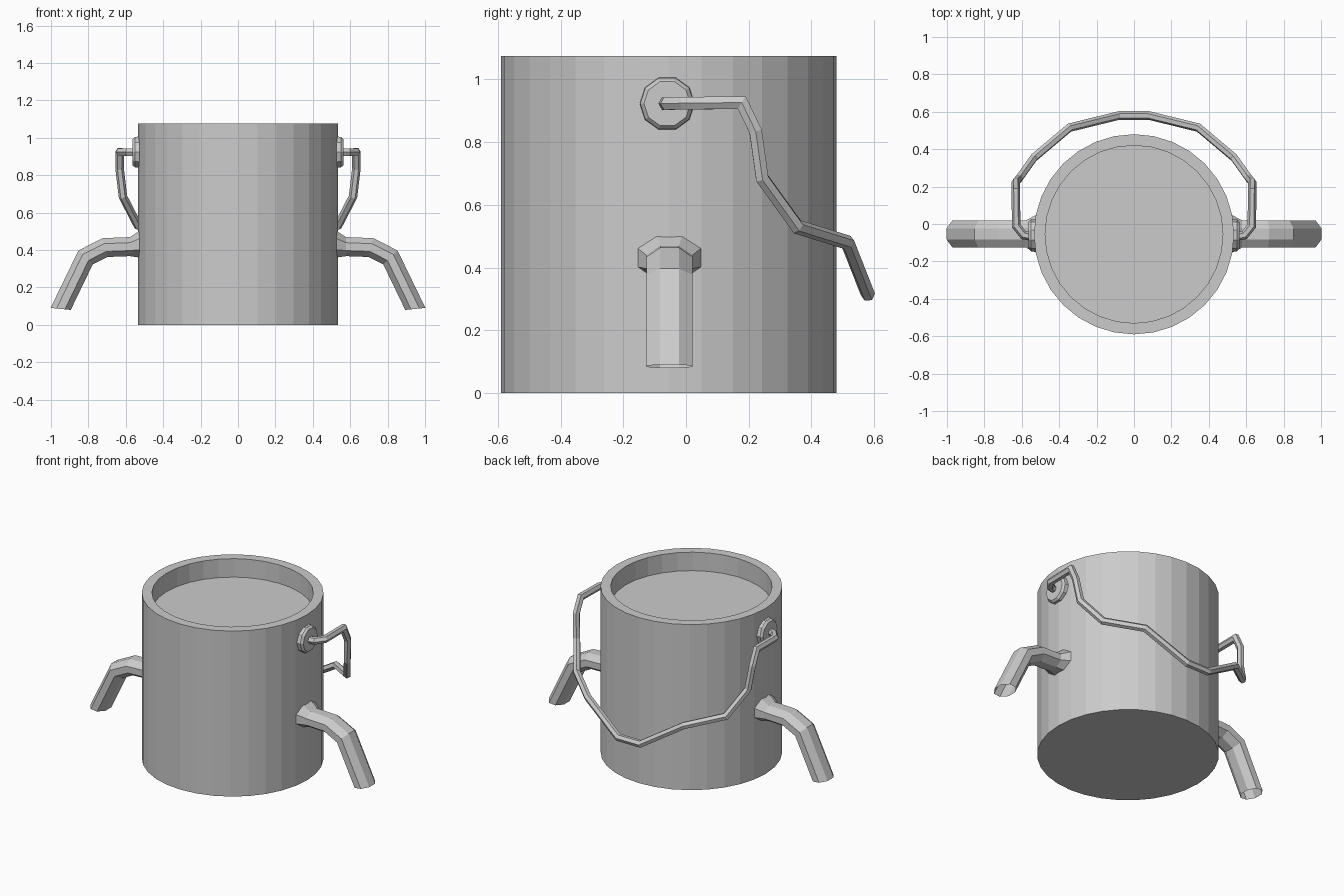
import bpy, bmesh, math
from mathutils import Vector

if "Cube" in bpy.data.objects:
    bpy.data.objects.remove(bpy.data.objects["Cube"])

CY = -0.055  # y of the bucket axis


def ring(center, u, v, ru, rv, n, offset=0.0):
    """Polygon of n points around a centre, spanned by axes u and v."""
    pts = []
    for i in range(n):
        a = 2 * math.pi * (i + offset) / n
        pts.append(Vector(center) + Vector(u) * ru * math.cos(a) + Vector(v) * rv * math.sin(a))
    return pts


def sweep(first, path, end_normal=None):
    """Slide a ring along a path with mitred corners; returns all rings."""
    path = [Vector(p) for p in path]
    rings = [first]
    for i in range(1, len(path)):
        d = (path[i] - path[i - 1]).normalized()
        if i < len(path) - 1:
            n = d + (path[i + 1] - path[i]).normalized()
        else:
            n = Vector(end_normal) if end_normal else d
        rings.append([p + d * ((path[i] - p).dot(n) / d.dot(n)) for p in rings[-1]])
    return rings


def skin(name, rings, cap_start=True, cap_end=True):
    """Join successive rings with quads into a flat-shaded object."""
    bm = bmesh.new()
    vs = [[bm.verts.new(p) for p in r] for r in rings]
    for a, b in zip(vs, vs[1:]):
        for i in range(len(a)):
            j = (i + 1) % len(a)
            bm.faces.new((a[i], a[j], b[j], b[i]))
    if cap_start:
        bm.faces.new(vs[0][::-1])
    if cap_end:
        bm.faces.new(vs[-1])
    bmesh.ops.recalc_face_normals(bm, faces=bm.faces)
    me = bpy.data.meshes.new(name)
    bm.to_mesh(me)
    bm.free()
    ob = bpy.data.objects.new(name, me)
    bpy.context.collection.objects.link(ob)
    return ob


def mirror_x(ob):
    ob.modifiers.new("mirror", 'MIRROR').use_axis[0] = True


X, Y, Z = (1, 0, 0), (0, 1, 0), (0, 0, 1)

# Bucket: outer wall, thick rim and the filled level inside
profile = [(0.535, 0), (0.535, 1.075), (0.475, 1.075), (0.475, 0.955)]
skin("bucket", [ring((0, CY, z), X, Y, r, r, 32) for r, z in profile])

# Side spouts: flared root, then a bent oval pipe with an open end
sy = CY + 0.002
root = ring((0.515, sy, 0.434), Y, Z, 0.114, 0.082, 8, 0.5)
spout_path = [(0.578, sy, 0.418), (0.71, sy, 0.413), (0.815, sy, 0.36), (0.948, sy, 0.085)]
pipe = sweep(ring(spout_path[0], Y, Z, 0.079, 0.055, 8, 0.5), spout_path, (0.1, 0, -1))
mirror_x(skin("spout", [root] + pipe, cap_end=False))

# Round bosses holding the handle
boss = [(0.52, 0.088), (0.55, 0.086), (0.563, 0.074)]
mirror_x(skin("handle_boss", [ring((x, -0.06, 0.923), Y, Z, r, r, 10) for x, r in boss]))

# Drooping wire handle round the back
half = [(0.54, -0.068, 0.923), (0.59, -0.06, 0.923), (0.63, -0.01, 0.924),
        (0.632, 0.178, 0.926), (0.633, 0.222, 0.835), (0.615, 0.243, 0.685),
        (0.535, 0.355, 0.53), (0.345, 0.515, 0.48), (0.08, 0.58, 0.315)]
wire = half + [(-x, y, z) for x, y, z in reversed(half)]
skin("wire_handle", sweep(ring(wire[0], Y, Z, 0.023, 0.023, 6), wire))
